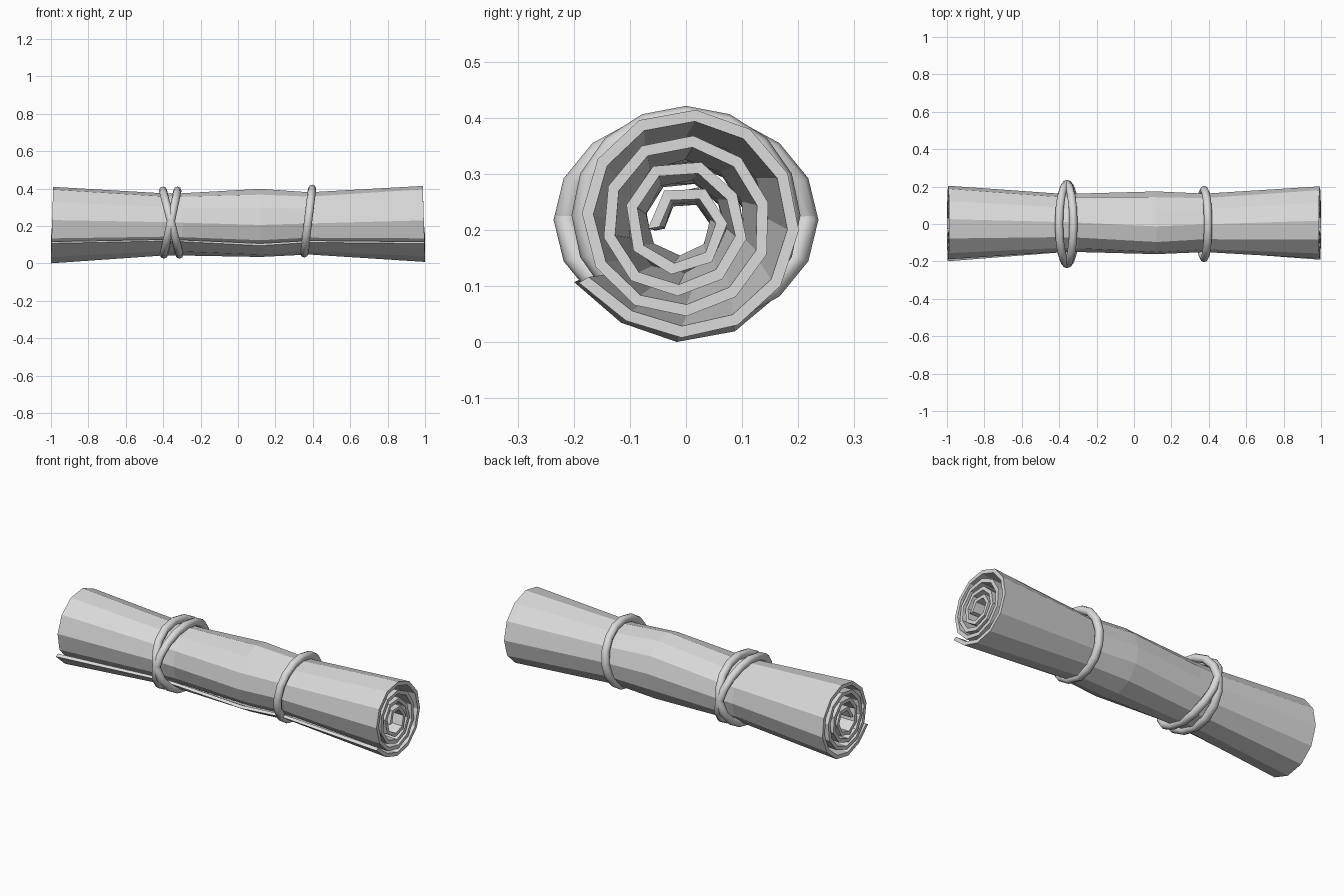
import bpy, bmesh, math
from mathutils import Vector

if "Cube" in bpy.data.objects:
    bpy.data.objects.remove(bpy.data.objects["Cube"])

grey = bpy.data.materials.new("light grey")
grey.diffuse_color = (0.7, 0.7, 0.7, 1)
grey.use_nodes = True
grey.node_tree.nodes["Principled BSDF"].inputs["Base Color"].default_value = grey.diffuse_color


def add_object(name, bm, smooth):
    bmesh.ops.recalc_face_normals(bm, faces=bm.faces)
    mesh = bpy.data.meshes.new(name)
    bm.to_mesh(mesh)
    bm.free()
    mesh.materials.append(grey)
    for p in mesh.polygons:
        p.use_smooth = smooth
    obj = bpy.data.objects.new(name, mesh)
    bpy.context.collection.objects.link(obj)
    return obj


# Spiral path of the paper, from the loose outer edge inward: radius at every
# quarter turn, with shorter segments toward the core
THICK = 0.021
START = math.radians(209)
QUARTERS = [0.208, 0.207, 0.205, 0.203, 0.182, 0.162, 0.152, 0.160, 0.150,
            0.122, 0.106, 0.118, 0.108, 0.086, 0.070, 0.070, 0.070]


def radius(angle):
    q = angle / (math.pi / 2)
    k = min(int(q), len(QUARTERS) - 2)
    return QUARTERS[k] + (QUARTERS[k + 1] - QUARTERS[k]) * (q - k)


path = []
angle = 0.0
while angle < 8 * math.pi:
    r = radius(angle)
    path.append((START + angle, r))
    angle += (0.065 + 0.2 * r) / r

# Cross-sections along the roll: x, y scale, z scale, z centre, twist
stations = [(-0.994, 1.0, 1.0, 0.207, -0.04), (-0.40, 0.79, 0.81, 0.210, 0.02),
            (-0.30, 0.79, 0.81, 0.210, 0.04), (0.12, 0.85, 0.89, 0.2175, 0.16),
            (0.38, 0.79, 0.81, 0.215, 0.10), (0.994, 0.98, 0.99, 0.213, 0.0)]

bm = bmesh.new()
rows = []
for x, sy, sz, cz, twist in stations:
    outer, inner = [], []
    for i, (a, r) in enumerate(path):
        if i == 0:
            r += 0.015                       # loose edge lifts away
        # the ends are cut slightly aslant
        end = math.copysign(0.006, x) * -math.sin(a) if abs(x) > 0.9 else 0
        for ring, rad in ((outer, r), (inner, r - THICK)):
            ring.append(bm.verts.new((x + end, rad * sy * math.cos(a + twist),
                                      cz + rad * sz * math.sin(a + twist))))
    rows.append((outer, inner))

n = len(path)
for (o1, i1), (o2, i2) in zip(rows, rows[1:]):
    for k in range(n - 1):
        bm.faces.new((o1[k], o1[k + 1], o2[k + 1], o2[k]))
        bm.faces.new((i1[k], i2[k], i2[k + 1], i1[k + 1]))
    for k in (0, n - 1):                     # long edges of the sheet
        bm.faces.new((o1[k], o2[k], i2[k], i1[k]))
for o, i in (rows[0], rows[-1]):             # visible spiral ends
    for k in range(n - 1):
        bm.faces.new((o[k], i[k], i[k + 1], o[k + 1]))
add_object("rolled_paper", bm, False)


# Cord loops: ellipses around the roll, leaning along x
def cord_loop(name, x, z, ry, rz, lean, tube=0.022, major=16, minor=8):
    bm = bmesh.new()
    rings = []
    for i in range(major):
        a = 2 * math.pi * i / major
        centre = Vector((x + lean * math.sin(a), ry * math.cos(a), z + rz * math.sin(a)))
        out = Vector((0, math.cos(a), math.sin(a)))
        rings.append([bm.verts.new(centre + tube * (
            out * math.cos(t) + Vector((1, 0, 0)) * math.sin(t)))
            for t in (2 * math.pi * j / minor for j in range(minor))])
    for i in range(major):
        p, q = rings[i], rings[(i + 1) % major]
        for j in range(minor):
            k = (j + 1) % minor
            bm.faces.new((p[j], q[j], q[k], p[k]))
    add_object(name, bm, True)


cord_loop("left_cord_a", -0.357, 0.218, 0.214, 0.171, -0.044)
cord_loop("left_cord_b", -0.360, 0.218, 0.214, 0.171, 0.036)
cord_loop("right_cord", 0.375, 0.226, 0.182, 0.173, 0.021)
